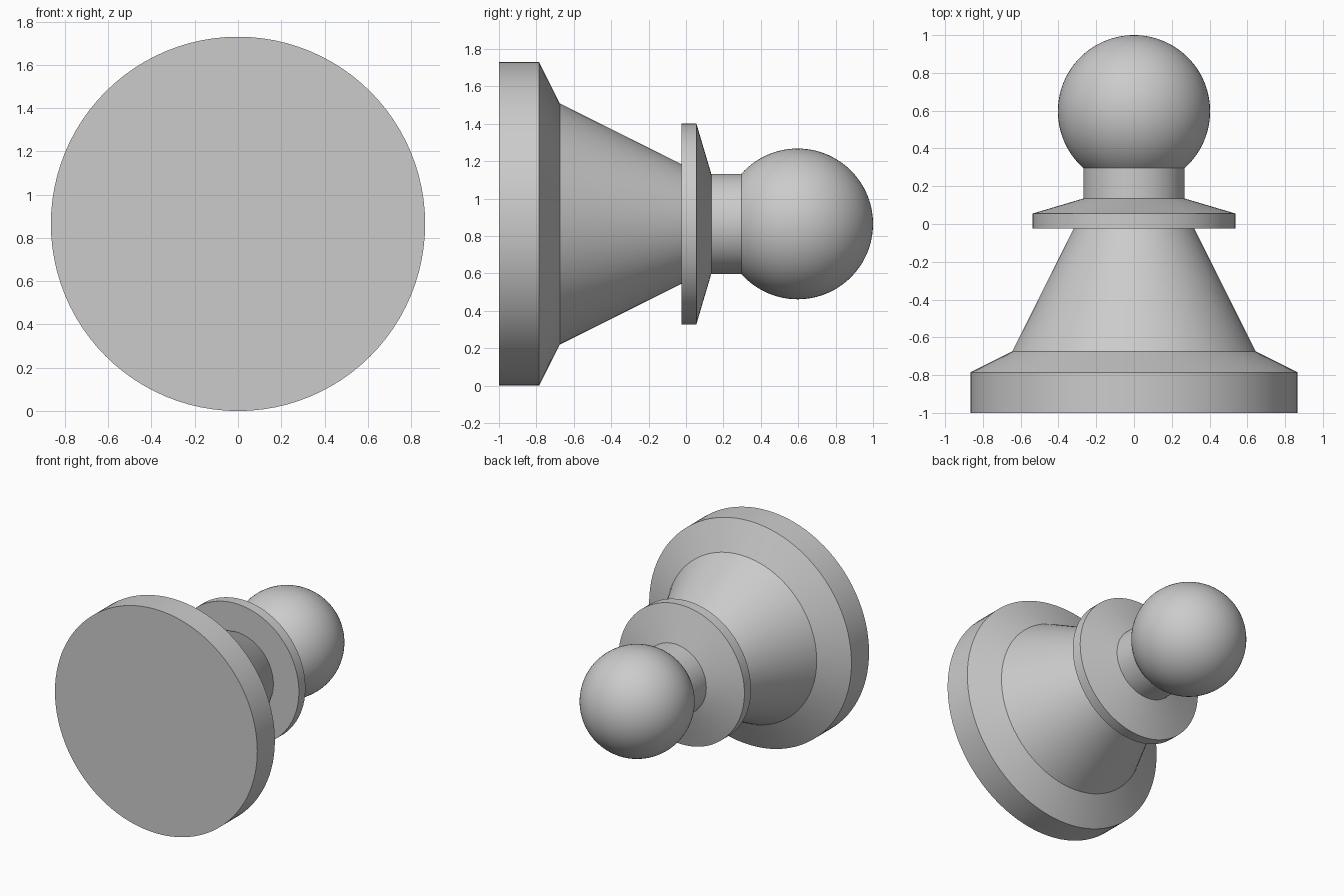
import bpy
import bmesh
from math import cos, sin, pi, tau, asin

cube = bpy.data.objects.get("Cube")
if cube:
    bpy.data.objects.remove(cube, do_unlink=True)

SEGMENTS = 96
AXIS_Z = 0.865          # height of the lathe axis, which runs along y

grey = bpy.data.materials.new("plain_grey")
grey.use_nodes = True
colour = (0.6, 0.6, 0.6, 1)
grey.diffuse_color = colour
grey.node_tree.nodes["Principled BSDF"].inputs["Base Color"].default_value = colour


def lathe(name, profile):
    """Turn a (radius, y) profile around the lying axis."""
    bm = bmesh.new()
    rings = []
    for r, y in profile:
        angles = [tau * k / SEGMENTS for k in range(SEGMENTS)]
        rings.append([bm.verts.new((r * cos(a), y, r * sin(a))) for a in angles])
    for low, high in zip(rings, rings[1:]):
        for k in range(SEGMENTS):
            n = (k + 1) % SEGMENTS
            bm.faces.new((low[k], high[k], high[n], low[n]))
    # Close the poles where the profile meets the axis
    bmesh.ops.remove_doubles(bm, verts=bm.verts, dist=0.0001)
    mesh = bpy.data.meshes.new(name)
    bm.to_mesh(mesh)
    bm.free()
    mesh.materials.append(grey)
    obj = bpy.data.objects.new(name, mesh)
    obj.location.z = AXIS_Z
    bpy.context.collection.objects.link(obj)
    bpy.ops.object.select_all(action='DESELECT')
    obj.select_set(True)
    bpy.context.view_layer.objects.active = obj
    bpy.ops.object.shade_smooth_by_angle(angle=pi / 6)
    return obj


# Foot, tapered body, collar and neck
lathe("base", [(0, -1), (0.865, -1), (0.865, -0.785), (0.645, -0.675)])
lathe("body", [(0.645, -0.675), (0.32, -0.025)])
lathe("collar", [(0.32, -0.025), (0.538, -0.025), (0.538, 0.055), (0.268, 0.135)])
lathe("neck", [(0.268, 0.135), (0.268, 0.297)])

# Ball head, open where it sits on the neck
R, CENTRE, STEPS = 0.403, 0.597, 40
start = pi - asin(0.268 / R)
arc = [start * (1 - i / STEPS) for i in range(STEPS + 1)]
lathe("head", [(R * sin(t), CENTRE + R * cos(t)) for t in arc])
